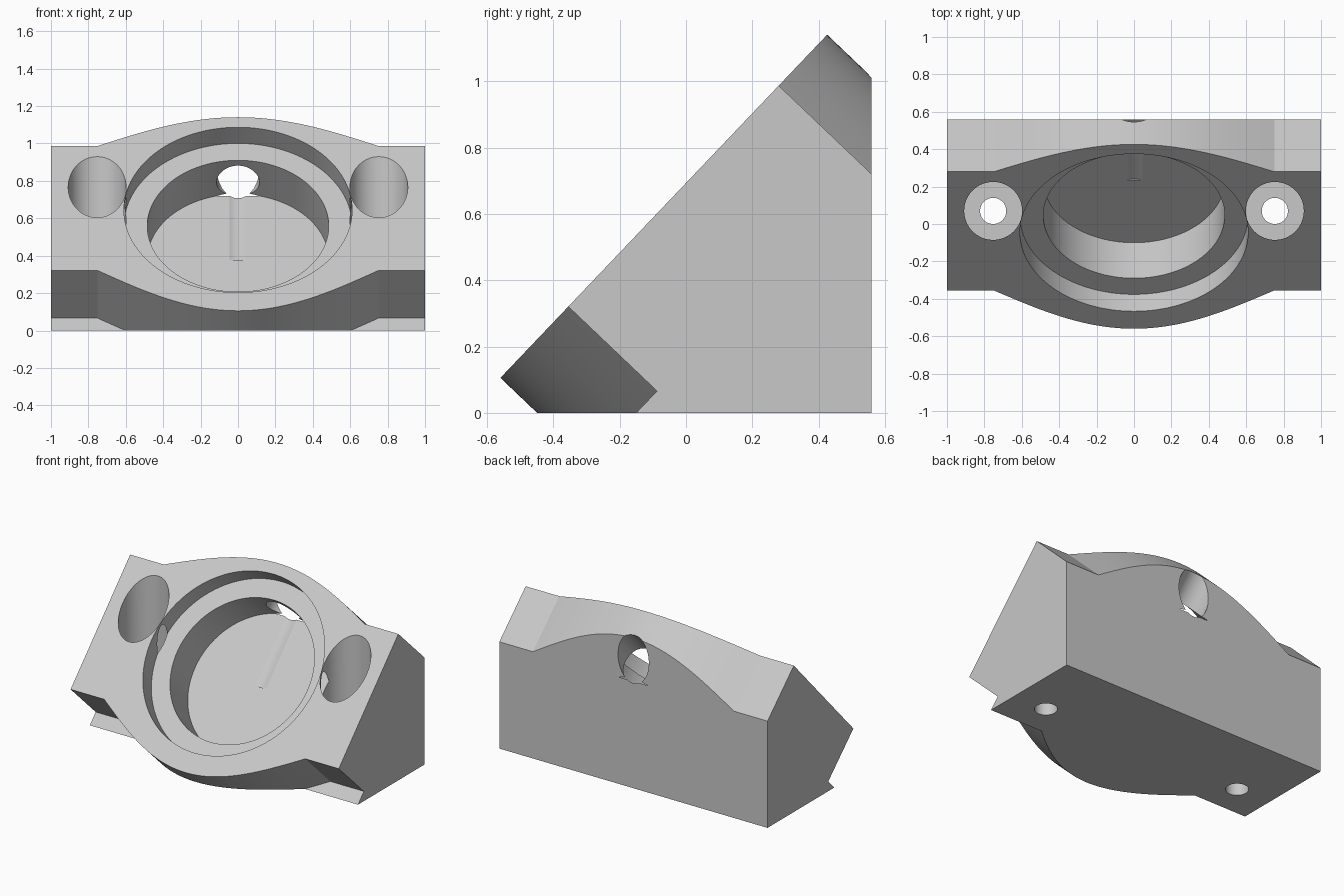
import bpy, bmesh, math
from mathutils import Matrix, Vector

if "Cube" in bpy.data.objects:
    bpy.data.objects.remove(bpy.data.objects["Cube"])

# Tilted working frame: local x across, y up the slope, z out of the sloping face
TILT = math.radians(46.4)
FACE = Matrix.Translation((0, -0.046, 0.645)) @ Matrix.Rotation(TILT, 4, 'X')


def finish(bm, name, matrix):
    bmesh.ops.transform(bm, matrix=matrix, verts=bm.verts)
    bmesh.ops.recalc_face_normals(bm, faces=bm.faces)
    mesh = bpy.data.meshes.new(name)
    bm.to_mesh(mesh)
    bm.free()
    obj = bpy.data.objects.new(name, mesh)
    bpy.context.collection.objects.link(obj)
    return obj


def prism(name, outline, push, matrix=Matrix()):
    bm = bmesh.new()
    face = bm.faces.new([bm.verts.new(p) for p in outline])
    geom = bmesh.ops.extrude_face_region(bm, geom=[face])["geom"]
    moved = [g for g in geom if isinstance(g, bmesh.types.BMVert)]
    bmesh.ops.translate(bm, verts=moved, vec=push)
    return finish(bm, name, matrix)


def cylinder(name, radius, low, high, matrix, segments=96):
    bm = bmesh.new()
    bmesh.ops.create_cone(bm, cap_ends=True, segments=segments, radius1=radius,
                          radius2=radius, depth=high - low,
                          matrix=Matrix.Translation((0, 0, (low + high) / 2)))
    return finish(bm, name, matrix)


def combine(target, tool, operation):
    tool.hide_render = True
    mod = target.modifiers.new(operation.lower(), 'BOOLEAN')
    mod.operation, mod.solver, mod.object = operation, 'EXACT', tool
    bpy.context.view_layer.objects.active = target
    bpy.ops.object.modifier_apply(modifier=mod.name)
    bpy.data.objects.remove(tool)


# Housing plate: flat ears with a bulge above and below the bore
def edge(flat, peak, steps=48):
    pts = [(-1.05, flat, 0)]
    for i in range(steps + 1):
        t = 2 * i / steps - 1
        pts.append((0.75 * t, flat + (peak - flat) * math.cos(t * math.pi / 2), 0))
    return pts + [(1.05, flat, 0)]


outline = edge(0.472, 0.684) + edge(-0.448, -0.745)[::-1]
body = prism("bearing_block", outline, (0, 0, -0.5), FACE)

# Wedge base behind the plate
u = Vector((0, math.cos(TILT), math.sin(TILT)))
toe = Vector((-1.1, -0.15, 0))
low, high = toe - 0.2 * u, toe + 0.9 * u
wedge = prism("wedge_base", [low, (-1.1, 0.7, low.z), (-1.1, 0.7, high.z), high], (2.2, 0, 0))
combine(body, wedge, 'UNION')

# Trim to the flat bottom, back and ends
trim = prism("trim_box", [(-1, -2, 0), (1, -2, 0), (1, 0.56, 0), (-1, 0.56, 0)], (0, 0, 3))
combine(body, trim, 'INTERSECT')

# Stepped bore
combine(body, cylinder("bore_rim", 0.61, -0.125, 0.4, FACE, 128), 'DIFFERENCE')
combine(body, cylinder("bore_pocket", 0.485, -0.387, 0.4, FACE, 128), 'DIFFERENCE')

# Channel running from the bore centre up and out of the back
channel = FACE @ Matrix.Translation((0, 0, -0.281)) @ Matrix.Rotation(-math.pi / 2, 4, 'X')
combine(body, cylinder("channel", 0.115, 0, 1.5, channel, 64), 'DIFFERENCE')

# Counterbored vertical bolt holes
for side in (-1, 1):
    place = Matrix.Translation((side * 0.753, 0.07, 0))
    combine(body, cylinder("counterbore", 0.155, 0.28, 2, place, 64), 'DIFFERENCE')
    combine(body, cylinder("bolt_hole", 0.07, -1, 1, place, 48), 'DIFFERENCE')

# Single grey material
grey = bpy.data.materials.new("light_grey")
grey.use_nodes = True
colour = (0.58, 0.58, 0.58, 1)
grey.diffuse_color = colour
grey.node_tree.nodes["Principled BSDF"].inputs["Base Color"].default_value = colour
body.data.materials.clear()
body.data.materials.append(grey)

bpy.ops.object.select_all(action='DESELECT')
body.select_set(True)
bpy.context.view_layer.objects.active = body
bpy.ops.object.shade_smooth_by_angle(angle=math.radians(20))
